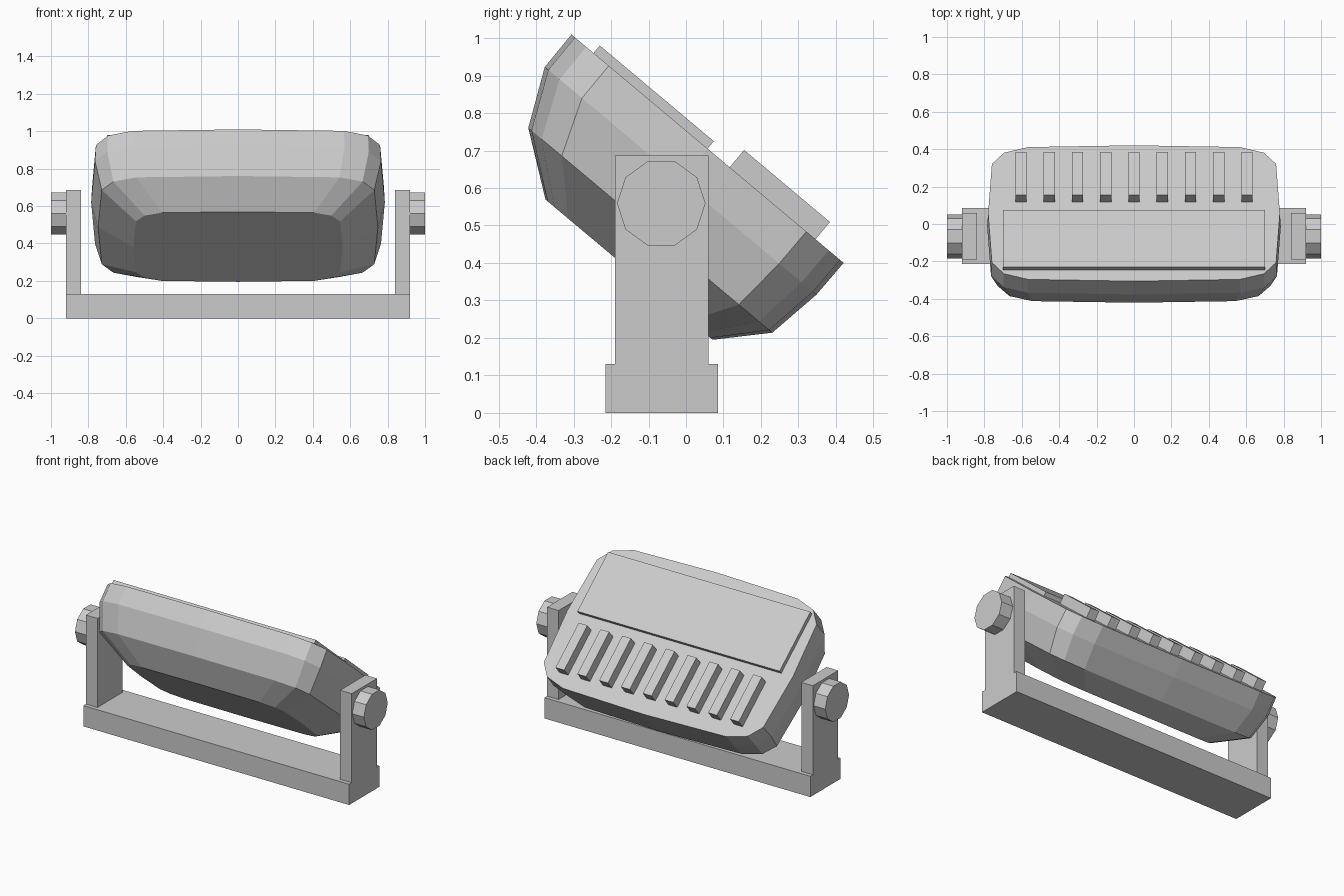
import bpy, bmesh, math
from mathutils import Matrix, Vector

if "Cube" in bpy.data.objects:
    bpy.data.objects.remove(bpy.data.objects["Cube"])

grey = bpy.data.materials.new("light grey")
grey.diffuse_color = (0.6, 0.6, 0.6, 1)
grey.use_nodes = True
grey.node_tree.nodes["Principled BSDF"].inputs["Base Color"].default_value = grey.diffuse_color

# Lamp head frame: local x = width, y = down the tilted back, z = out of the back
TILT = Matrix.Translation((0, 0.0575, 0.705)) @ Matrix.Rotation(math.radians(-40), 4, 'X')


def finish(name, bm, matrix=Matrix()):
    bmesh.ops.recalc_face_normals(bm, faces=bm.faces)
    mesh = bpy.data.meshes.new(name)
    bm.to_mesh(mesh)
    bm.free()
    mesh.materials.append(grey)
    obj = bpy.data.objects.new(name, mesh)
    obj.matrix_world = matrix
    bpy.context.collection.objects.link(obj)
    return obj


def box(name, lo, hi, matrix=Matrix()):
    lo, hi = Vector(lo), Vector(hi)
    bm = bmesh.new()
    size = Matrix.Diagonal((*(hi - lo), 1))
    bmesh.ops.create_cube(bm, size=1, matrix=Matrix.Translation((lo + hi) / 2) @ size)
    return finish(name, bm, matrix)


def superellipse(half_x, half_y, centre_y, z, sides=16, power=1 / 3):
    pts = []
    for i in range(sides):
        a = 2 * math.pi * i / sides
        c, s = round(math.cos(a), 6), round(math.sin(a), 6)
        pts.append((half_x * math.copysign(abs(c) ** power, c),
                    centre_y + half_y * math.copysign(abs(s) ** power, s), z))
    return pts


# Lamp housing: lofted rounded-rectangle rings from back to front
rings = [(0.78, 0.474, 0.0, 0.0), (0.785, 0.473, 0.0, -0.112),
         (0.748, 0.425, 0.023, -0.265), (0.56, 0.291, 0.047, -0.382)]
bm = bmesh.new()
loops = [[bm.verts.new(p) for p in superellipse(*r)] for r in rings]
for a, b in zip(loops, loops[1:]):
    for i in range(len(a)):
        j = (i + 1) % len(a)
        bm.faces.new((a[i], a[j], b[j], b[i]))
bm.faces.new(loops[0])
bm.faces.new(loops[-1])
finish("lamp_housing", bm, TILT)

# Back plate and cooling fins
box("back_plate", (-0.70, -0.397, -0.01), (0.70, 0.0, 0.026), TILT)
for i in range(9):
    x = (i - 4) * 0.151
    box(f"cooling_fin_{i + 1}", (x - 0.03, 0.077, -0.01), (x + 0.03, 0.376, 0.06), TILT)

# Bracket: base bar, two arms, two ten-sided pivot knobs
box("bracket_base", (-0.92, -0.215, 0), (0.92, 0.085, 0.13))
for side, s in (("left", -1), ("right", 1)):
    xs = sorted((s * 0.84, s * 0.92))
    box(f"bracket_arm_{side}", (xs[0], -0.19, 0.12), (xs[1], 0.06, 0.687))
    bm = bmesh.new()
    bmesh.ops.create_cone(bm, cap_ends=True, segments=10, radius1=0.118, radius2=0.118, depth=0.09)
    # stand the cylinder along x with a corner pointing along y
    bmesh.ops.rotate(bm, verts=bm.verts, matrix=Matrix.Rotation(math.radians(90), 3, 'Y'))
    if max(abs(v.co.y) for v in bm.verts) < 0.117:
        bmesh.ops.rotate(bm, verts=bm.verts, matrix=Matrix.Rotation(math.radians(18), 3, 'X'))
    finish(f"pivot_knob_{side}", bm, Matrix.Translation((s * 0.955, -0.066, 0.559)))
